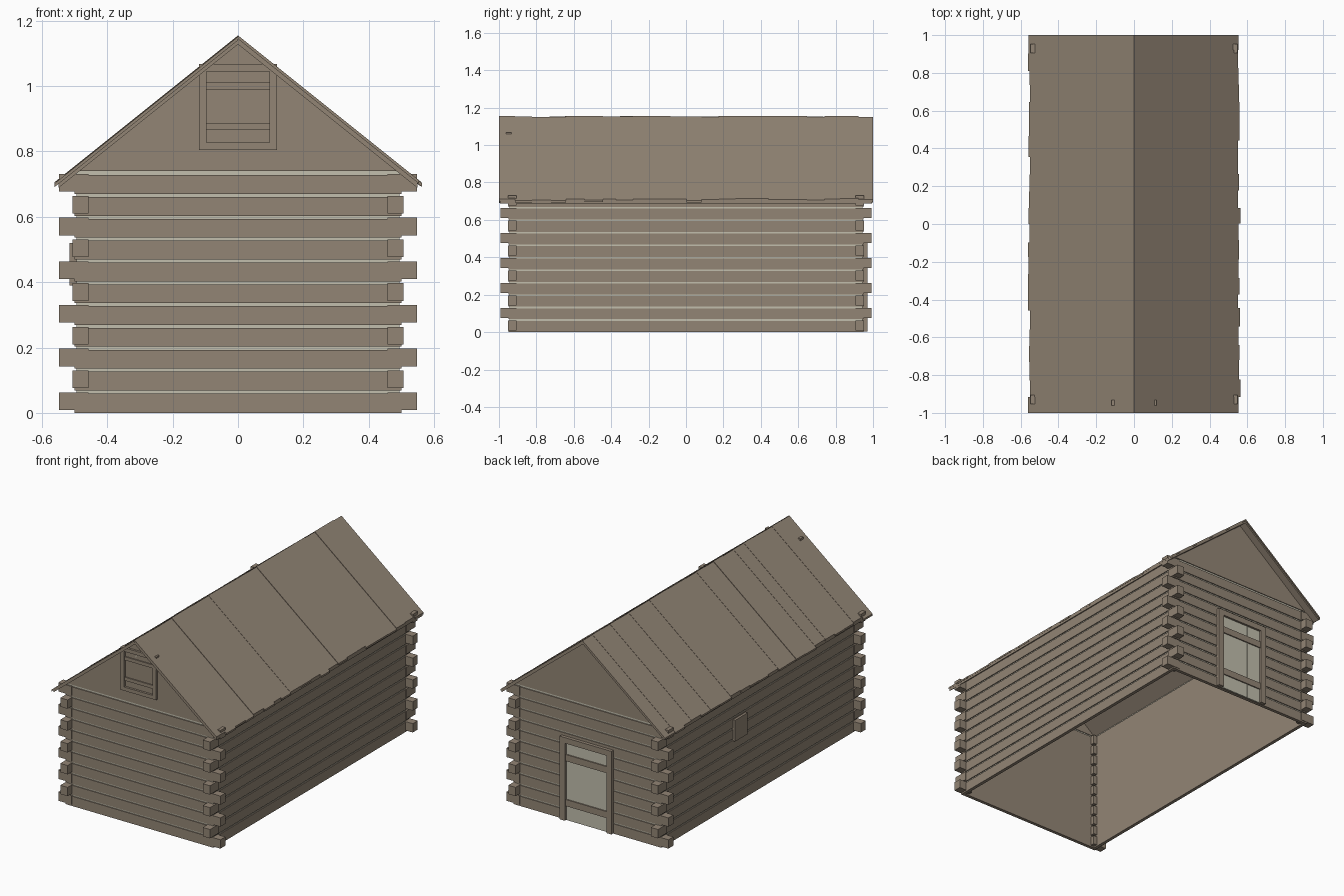
import bpy, bmesh, random
from mathutils import Vector

random.seed(4)
if "Cube" in bpy.data.objects:
    bpy.data.objects.remove(bpy.data.objects["Cube"])


def material(name, rgb):
    m = bpy.data.materials.new(name)
    m.use_nodes = True
    m.diffuse_color = (*rgb, 1)
    bsdf = m.node_tree.nodes["Principled BSDF"]
    bsdf.inputs["Base Color"].default_value = (*rgb, 1)
    bsdf.inputs["Roughness"].default_value = 0.9
    return m


WOOD = material("weathered_wood", (0.29, 0.235, 0.178))
PALE = material("pale_chinking", (0.54, 0.52, 0.42))


def finish(name, bm, mat):
    bmesh.ops.recalc_face_normals(bm, faces=bm.faces)
    mesh = bpy.data.meshes.new(name)
    bm.to_mesh(mesh)
    bm.free()
    mesh.materials.append(mat)
    ob = bpy.data.objects.new(name, mesh)
    bpy.context.collection.objects.link(ob)
    return ob


def add_box(bm, x, y, z):
    """Box from (low, high) pairs."""
    verts = bmesh.ops.create_cube(bm, size=1)["verts"]
    for v in verts:
        v.co = Vector([(a + b) / 2 + c * (b - a) for c, (a, b) in zip(v.co, (x, y, z))])


def boxes(name, specs, mat):
    bm = bmesh.new()
    for s in specs:
        add_box(bm, *s)
    return finish(name, bm, mat)


def add_prism(bm, profile, y0, y1):
    """Extrude an (x, z) profile along y."""
    face = bm.faces.new([bm.verts.new((x, y0, z)) for x, z in profile])
    new = bmesh.ops.extrude_face_region(bm, geom=[face])["geom"]
    bmesh.ops.translate(bm, vec=(0, y1 - y0, 0),
                        verts=[g for g in new if isinstance(g, bmesh.types.BMVert)])


def side(sign, a, b):
    """Ordered pair mirrored to the given side."""
    return tuple(sorted((sign * a, sign * b)))


HX, HY = 0.5, 0.95         # outer wall faces
ROWS, PITCH = 11, 0.0668
WALL_TOP = 0.74
APEX, SLOPE = 1.155, 0.8


def wall_pair(x_in, x_out, y_in, y_out, z):
    """Four wall strips forming a rectangular ring."""
    out = []
    for s in (-1, 1):
        out.append(((-x_out, x_out), side(s, y_in, y_out), z))
        out.append((side(s, x_in, x_out), (-y_in, y_in), z))
    return out


# Walls: plain lining, pale chinking, stacked logs
boxes("wall_lining", wall_pair(0.48, 0.486, 0.93, 0.936, (0, WALL_TOP - 0.01)), WOOD)
boxes("chinking", wall_pair(0.486, 0.494, 0.936, 0.944, (0.004, WALL_TOP)), PALE)
logs = []
for i in range(ROWS):
    z = i * PITCH
    logs += wall_pair(0.486, HX, 0.936, HY, (z + 0.002 * (i > 0), z + 0.0595))
boxes("wall_logs", logs, WOOD)

# Alternating log ends at the four corners
ends = []
for i in range(ROWS):
    z = (i * PITCH + 0.009, i * PITCH + 0.063)
    for sx in (-1, 1):
        for sy in (-1, 1):
            if i % 2 == 0:
                ends.append((side(sx, 0.457, 0.548), side(sy, 0.905, 0.953), z))
            else:
                ends.append((side(sx, 0.457, 0.506), side(sy, 0.905, 0.993), z))
boxes("corner_log_ends", ends, WOOD)

# Gables
bm = bmesh.new()
under = APEX - 0.025
half = (under - WALL_TOP) / SLOPE
for s in (-1, 1):
    y0, y1 = side(s, 0.932, 0.949)
    add_prism(bm, [(-half, WALL_TOP), (half, WALL_TOP), (0, under)], y0, y1)
finish("gables", bm, WOOD)


def slope_profile(s, top, thick, reach):
    return [(0, top), (s * reach, top - SLOPE * reach),
            (s * reach, top - SLOPE * reach - thick), (0, top - thick)]


# Roof deck and planks of slightly uneven height and length
bm = bmesh.new()
for s in (-1, 1):
    add_prism(bm, slope_profile(s, APEX - 0.009, 0.018, 0.55), -0.995, 0.995)
finish("roof_deck", bm, WOOD)

bm = bmesh.new()
COUNT = 22
for s in (-1, 1):
    cuts = [-1] + [-1 + 2 * (k + random.uniform(-0.15, 0.15)) / COUNT
                   for k in range(1, COUNT)] + [1]
    for a, b in zip(cuts, cuts[1:]):
        drop = random.choice((0, 0.002, 0.004))
        add_prism(bm, slope_profile(s, APEX - drop, 0.011, random.uniform(0.55, 0.563)), a, b)
finish("roof_planks", bm, WOOD)


def opening(name, s, half_w, z0, z1, border, sill, braces, y):
    """Framed plank panel with cross braces on the front or back wall."""
    inner = half_w - border
    low = z0 + border if sill else z0
    frame = [((-half_w, -inner), side(s, y - 0.03, y), (z0, z1)),
             ((inner, half_w), side(s, y - 0.03, y), (z0, z1)),
             ((-inner, inner), side(s, y - 0.03, y), (z1 - border, z1))]
    if sill:
        frame.append(((-inner, inner), side(s, y - 0.03, y), (z0, low)))
    boxes(name + "_frame", frame, WOOD)
    w = 2 * inner / 3
    boxes(name + "_planks",
          [((-inner + k * w, -inner + (k + 1) * w - 0.001), side(s, y - 0.025, y - 0.013),
            (low, z1 - border)) for k in range(3)], PALE)
    boxes(name + "_braces",
          [((-inner, inner), side(s, y - 0.02, y - 0.006), b) for b in braces], WOOD)


# Loft shutter at the front, door at the back
opening("loft_shutter", -1, 0.12, 0.805, 1.068, 0.023, True,
        [(0.865, 0.886), (0.99, 1.011)], 0.962)
opening("door", 1, 0.175, 0.002, 0.51, 0.035, False,
        [(0.09, 0.13), (0.365, 0.405)], 0.97)

# Small shutter on the side wall
boxes("side_shutter", [((-0.515, -0.49), (0.14, 0.26), (0.39, 0.52))], WOOD)
